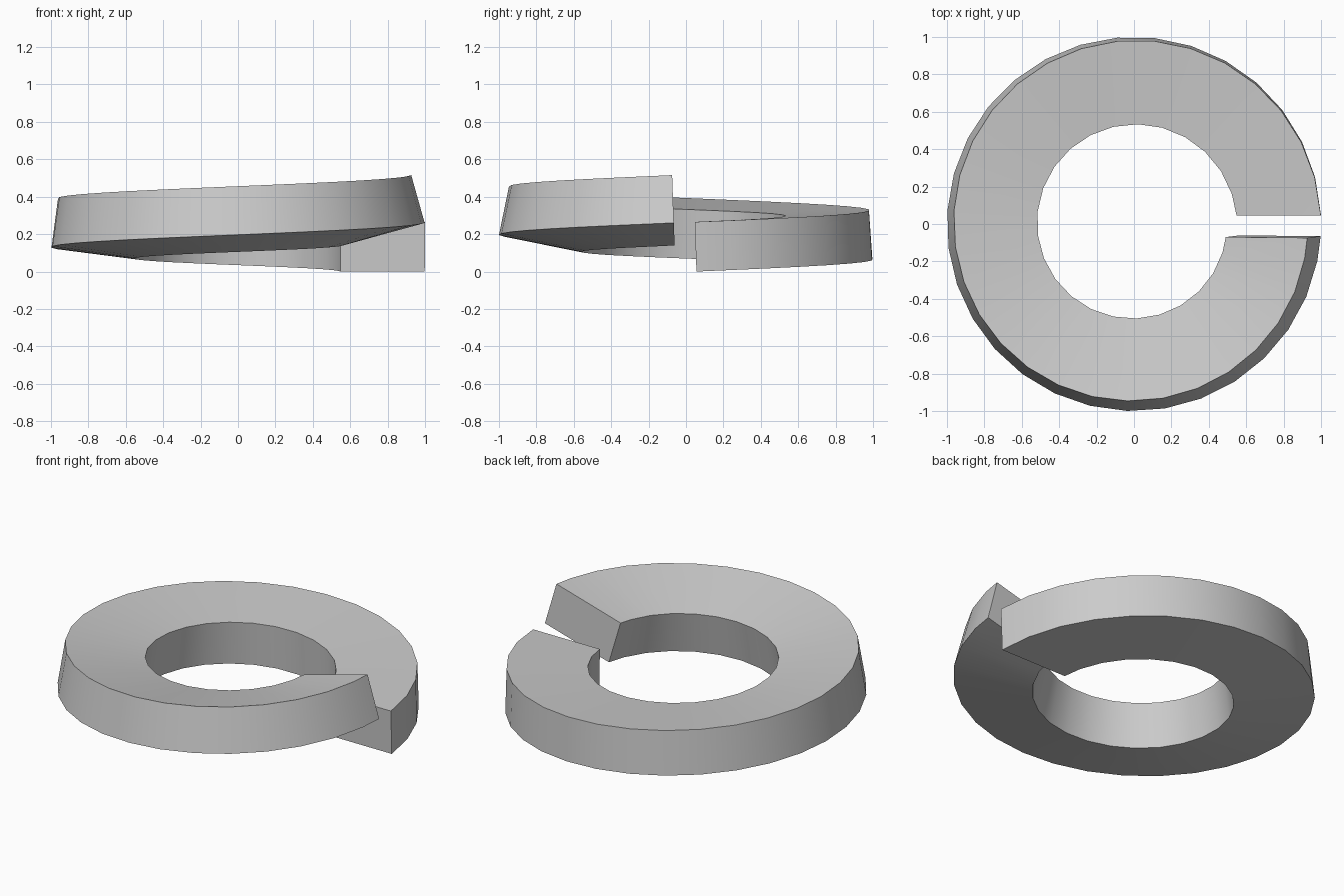
import bpy, bmesh
from math import radians, sin, cos, sqrt

cube = bpy.data.objects.get("Cube")
if cube:
    bpy.data.objects.remove(cube)

WIDTH, HEIGHT = 0.45, 0.265      # wire section
RISE, TWIST = 0.26, radians(15.5)  # climb and roll over the full turn
START, END = 3.0, 356.3          # outer rim angles in degrees
SLANT = 0.035                    # lean of the two cut faces

steel = bpy.data.materials.new("steel_grey")
steel.use_nodes = True
colour = (0.6, 0.6, 0.6, 1)
steel.diffuse_color = colour
steel.node_tree.nodes["Principled BSDF"].inputs["Base Color"].default_value = colour


def section_point(angle, inner, top):
    """Corner of the wire section, rolled about its outer lower corner."""
    u = min(max((angle - START) / (END - START), 0), 1)
    across, up = inner * WIDTH, top * HEIGHT
    roll = TWIST * u
    r = 1 - across * cos(roll) - up * sin(roll)
    z = RISE * u - across * sin(roll) + up * cos(roll)
    if u in (0, 1):              # flat cut faces either side of the gap
        y = (0.056 if u == 0 else -0.056) - SLANT * z
        return sqrt(r * r - y * y), y, z
    a = radians(angle)
    return r * cos(a), r * sin(a), z


def rim_angles(step):
    count = int((END - START - 3) / step)
    return [START] + [START + step * i for i in range(1, count + 1)] + [END]


bm = bmesh.new()
outer, inner = rim_angles(11.52), rim_angles(14.13)
rails = {(i, t): [bm.verts.new(section_point(a, i, t)) for a in angles]
         for i, angles in enumerate((outer, inner)) for t in (0, 1)}

# Outer rim and bore
for side in (0, 1):
    low, high = rails[side, 0], rails[side, 1]
    for k in range(len(low) - 1):
        bm.faces.new((low[k], low[k + 1], high[k + 1], high[k]))

# Upper and lower faces, zipped between rims of different segment counts
for t in (0, 1):
    a, b = rails[0, t], rails[1, t]
    i = j = 0
    while i < len(a) - 1 or j < len(b) - 1:
        if j == len(b) - 1 or (i < len(a) - 1 and outer[i + 1] <= inner[j + 1]):
            bm.faces.new((a[i], a[i + 1], b[j]))
            i += 1
        else:
            bm.faces.new((a[i], b[j + 1], b[j]))
            j += 1

# Cut end faces
for k in (0, -1):
    bm.faces.new([rails[key][k] for key in ((0, 0), (0, 1), (1, 1), (1, 0))])

bmesh.ops.recalc_face_normals(bm, faces=bm.faces)
mesh = bpy.data.meshes.new("split_washer")
bm.to_mesh(mesh)
bm.free()
mesh.materials.append(steel)
washer = bpy.data.objects.new("split_washer", mesh)
bpy.context.collection.objects.link(washer)
bpy.ops.object.select_all(action='DESELECT')
washer.select_set(True)
bpy.context.view_layer.objects.active = washer
bpy.ops.object.shade_smooth_by_angle(angle=radians(30))
